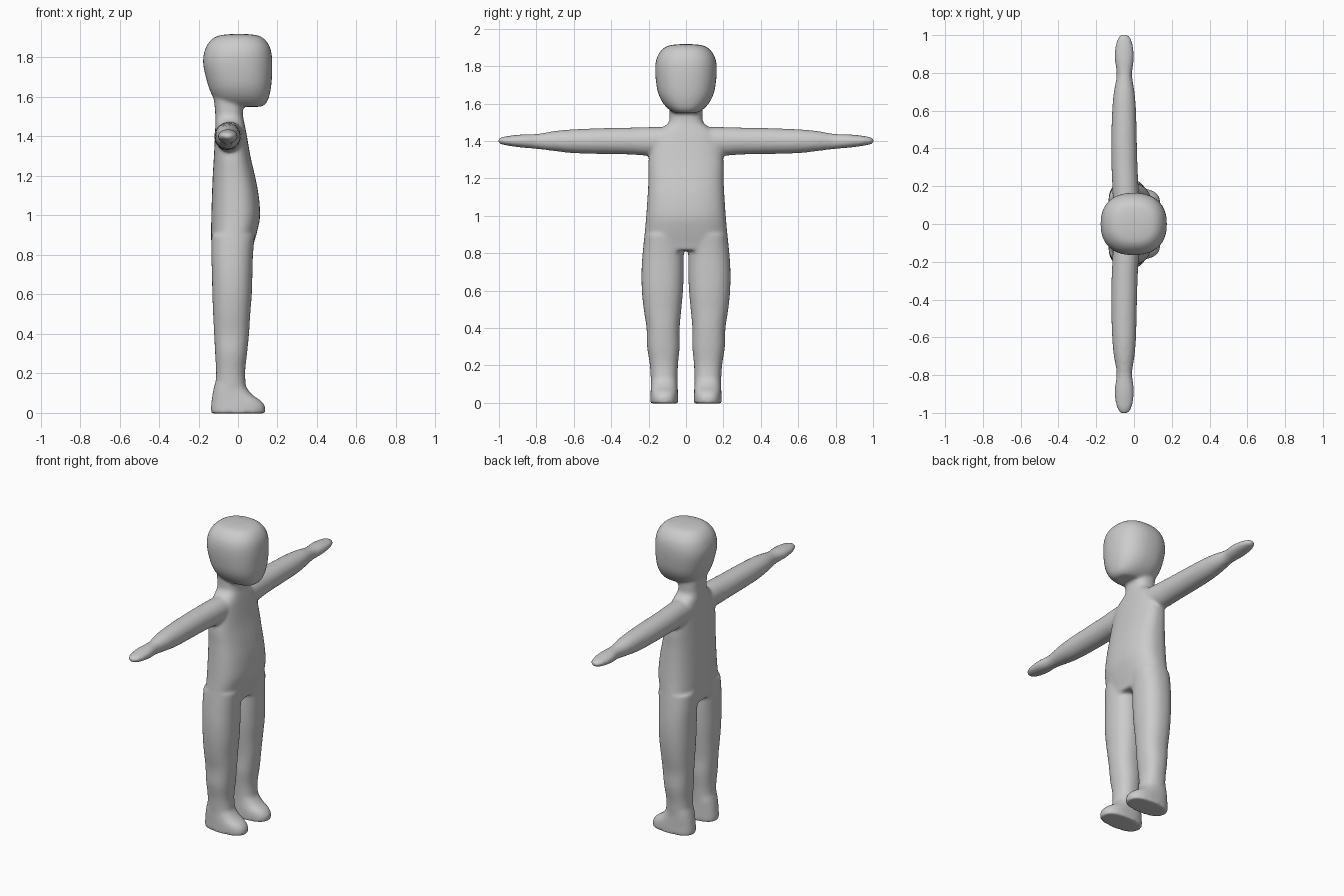
import bpy, bmesh, math
from mathutils import Vector

cube = bpy.data.objects.get("Cube")
if cube:
    bpy.data.objects.remove(cube)

SIDES, STEPS = 36, 4


def refine(rows):
    """Smooth curve through the section rows."""
    out = []
    for i in range(len(rows) - 1):
        four = zip(rows[max(i - 1, 0)], rows[i], rows[i + 1], rows[min(i + 2, len(rows) - 1)])
        four = list(four)
        for s in range(STEPS):
            t = s / STEPS
            out.append([b + 0.5 * t * (c - a + t * (2*a - 5*b + 4*c - d + t * (3*(b - c) + d - a)))
                        for a, b, c, d in four])
    return out + [list(rows[-1])]


def loft(bm, rows, place, power=2.2):
    """Closed tube; each row is (station, low u, high u, low v, high v)."""
    rings = []
    for w, u0, u1, v0, v1 in refine(rows):
        ring = []
        for k in range(SIDES):
            a = math.tau * k / SIDES
            c, s = math.cos(a), math.sin(a)
            u = (u0 + u1) / 2 + (u1 - u0) / 2 * math.copysign(abs(c) ** (2 / power), c)
            v = (v0 + v1) / 2 + (v1 - v0) / 2 * math.copysign(abs(s) ** (2 / power), s)
            ring.append(bm.verts.new(place(u, v, w)))
        rings.append(ring)
    for lo, hi in zip(rings, rings[1:]):
        for k in range(SIDES):
            n = (k + 1) % SIDES
            bm.faces.new((lo[k], lo[n], hi[n], hi[k]))
    bm.faces.new(rings[0][::-1])
    bm.faces.new(rings[-1])


def centred(rows):
    return [(z, x0, x1, -w, w) for z, x0, x1, w in rows]


def upright(u, v, w):
    return Vector((u, v, w))


bm = bmesh.new()

# Head with a full forehead and low chin
loft(bm, centred([
    (1.55, -.06, .12, .06), (1.57, -.10, .145, .093), (1.61, -.132, .16, .128),
    (1.67, -.155, .17, .153), (1.77, -.177, .174, .165), (1.84, -.167, .166, .158),
    (1.885, -.14, .142, .132), (1.91, -.10, .105, .095), (1.918, -.04, .05, .035)]),
    upright, 2.35)

# Neck, shoulders and rounded belly
loft(bm, centred([
    (1.64, -.13, .03, .088), (1.55, -.118, .025, .088), (1.50, -.115, .026, .093),
    (1.465, -.115, .033, .135), (1.42, -.116, .042, .18), (1.30, -.122, .063, .20),
    (1.20, -.128, .086, .201), (1.10, -.132, .105, .206), (1.00, -.135, .112, .213),
    (.93, -.136, .10, .219), (.85, -.135, .078, .226), (.815, -.13, .07, .226)]),
    upright, 2.5)

for side in (1, -1):
    def mirrored(u, v, w):
        return Vector((u, side * v, w))

    def sideways(u, v, w):
        return Vector((u, side * w, v))

    # Leg
    loft(bm, [
        (.90, -.134, .085, .012, .222), (.80, -.135, .076, .012, .232),
        (.70, -.132, .073, .012, .238), (.60, -.130, .070, .016, .236),
        (.50, -.126, .062, .025, .226), (.40, -.121, .056, .034, .211),
        (.30, -.116, .046, .034, .208), (.20, -.111, .036, .043, .193),
        (.10, -.118, .045, .046, .187)], mirrored, 2.3)
    # Foot with a flat sole
    loft(bm, [
        (.17, -.110, .034, .048, .187), (.13, -.122, .042, .046, .187),
        (.09, -.130, .075, .045, .188), (.06, -.134, .118, .043, .189),
        (.03, -.137, .138, .042, .190), (-.003, -.136, .136, .042, .190)], mirrored, 2.5)
    # Arm and mitten hand
    loft(bm, [
        (.08, -.110, .030, 1.33, 1.475), (.20, -.115, .024, 1.322, 1.475),
        (.30, -.119, .019, 1.328, 1.472), (.45, -.120, .015, 1.331, 1.469),
        (.60, -.116, .011, 1.335, 1.463), (.70, -.107, .003, 1.346, 1.454),
        (.79, -.092, -.010, 1.357, 1.439), (.87, -.102, 0, 1.364, 1.436),
        (.94, -.099, -.004, 1.373, 1.429), (.985, -.085, -.018, 1.382, 1.421),
        (1.005, -.065, -.036, 1.39, 1.411)], sideways, 2.05)

bmesh.ops.recalc_face_normals(bm, faces=bm.faces)
mesh = bpy.data.meshes.new("body")
bm.to_mesh(mesh)
bm.free()
body = bpy.data.objects.new("body", mesh)
bpy.context.collection.objects.link(body)

# Plain grey skin
grey = bpy.data.materials.new("plain grey")
grey.use_nodes = True
grey.diffuse_color = (.6, .6, .6, 1)
grey.node_tree.nodes["Principled BSDF"].inputs["Base Color"].default_value = (.6, .6, .6, 1)
mesh.materials.append(grey)

# Fuse the parts into one soft skin
fuse = body.modifiers.new("fuse", 'REMESH')
fuse.mode = 'VOXEL'
fuse.voxel_size = .009
fuse.use_smooth_shade = True
soften = body.modifiers.new("soften", 'SMOOTH')
soften.factor = .5
soften.iterations = 10
